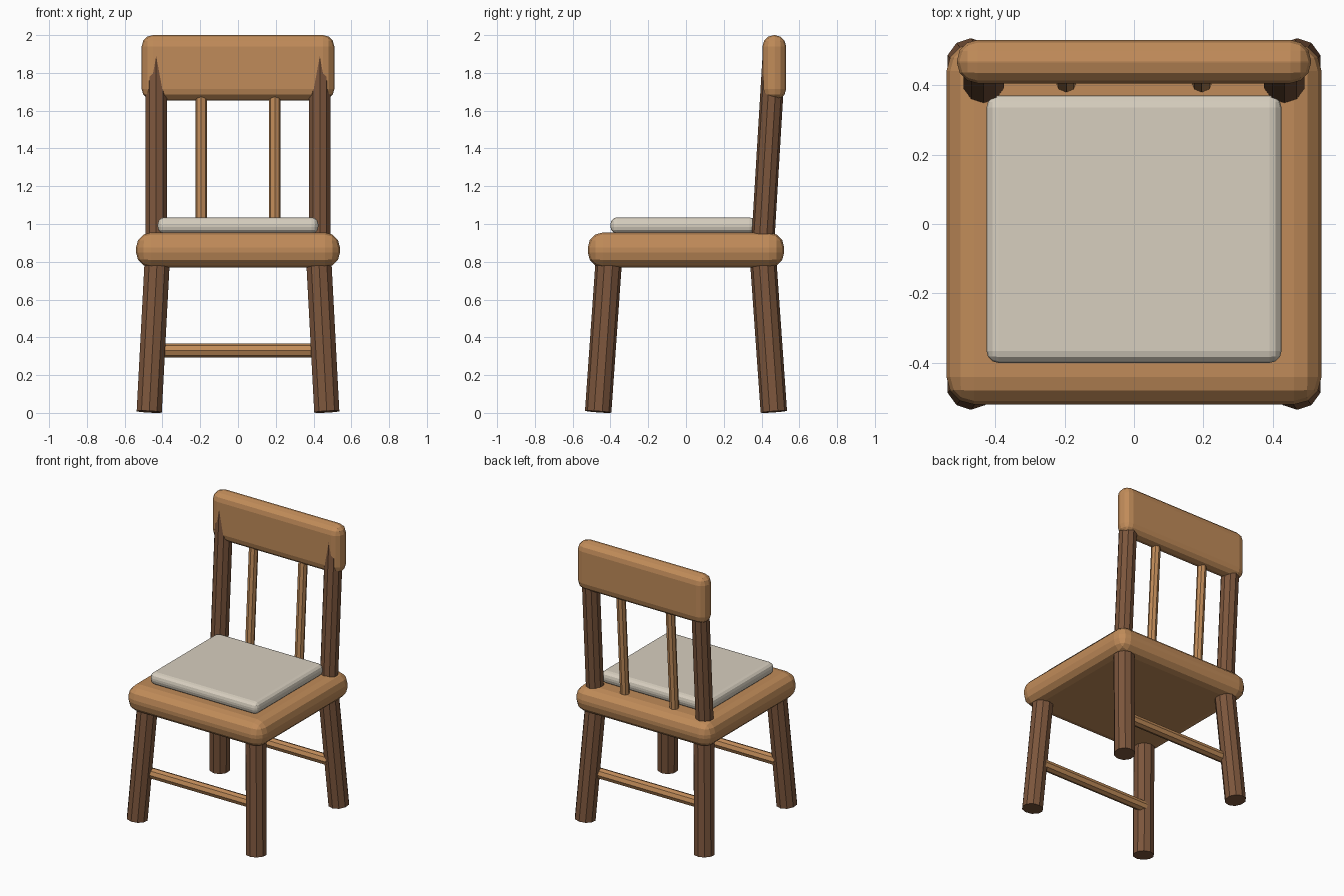
import bpy
import bmesh
from mathutils import Vector

cube = bpy.data.objects.get("Cube")
if cube:
    bpy.data.objects.remove(cube, do_unlink=True)


def material(name, color):
    mat = bpy.data.materials.new(name)
    mat.use_nodes = True
    mat.diffuse_color = (*color, 1)
    bsdf = next(n for n in mat.node_tree.nodes if n.type == 'BSDF_PRINCIPLED')
    bsdf.inputs["Base Color"].default_value = (*color, 1)
    return mat


light_wood = material("light wood", (0.53, 0.26, 0.10))
dark_wood = material("dark wood", (0.20, 0.092, 0.045))
fabric = material("cream fabric", (0.68, 0.62, 0.52))


def add_object(name, bm, mat):
    mesh = bpy.data.meshes.new(name)
    bm.to_mesh(mesh)
    bm.free()
    mesh.materials.append(mat)
    obj = bpy.data.objects.new(name, mesh)
    bpy.context.collection.objects.link(obj)
    return obj


def rounded_box(name, low, high, bevel, mat):
    low, high = Vector(low), Vector(high)
    bm = bmesh.new()
    bmesh.ops.create_cube(bm, size=1)
    bmesh.ops.scale(bm, vec=high - low, verts=bm.verts)
    bmesh.ops.translate(bm, vec=(low + high) / 2, verts=bm.verts)
    mod = add_object(name, bm, mat).modifiers.new("Bevel", 'BEVEL')
    mod.width = bevel
    mod.segments = 3


def rod(name, start, end, radius, sides, mat):
    start, end = Vector(start), Vector(end)
    axis = end - start
    bm = bmesh.new()
    bmesh.ops.create_cone(bm, cap_ends=True, segments=sides, radius1=radius,
                          radius2=radius, depth=axis.length)
    obj = add_object(name, bm, mat)
    obj.location = (start + end) / 2
    obj.rotation_mode = 'QUATERNION'
    obj.rotation_quaternion = Vector((0, 0, 1)).rotation_difference(axis)


# Seat, cushion and top rail
rounded_box("seat", (-0.54, -0.52, 0.77), (0.54, 0.52, 0.955), 0.08, light_wood)
rounded_box("cushion", (-0.425, -0.40, 0.95), (0.425, 0.37, 1.035), 0.035, fabric)
rounded_box("top_rail", (-0.51, 0.405, 1.655), (0.51, 0.53, 2.0), 0.06, light_wood)

for side, sx in (("left", 1), ("right", -1)):
    # Splayed legs
    for end, sy in (("front", -1), ("back", 1)):
        rod(f"{end}_{side}_leg", (sx * 0.47, sy * 0.465, 0.006),
            (sx * 0.425, sy * 0.405, 0.86), 0.07, 10, dark_wood)
    # Leaning back posts and spindles
    rod(f"{side}_back_post", (sx * 0.433, 0.409, 0.94),
        (sx * 0.433, 0.468, 1.92), 0.061, 10, dark_wood)
    rod(f"{side}_spindle", (sx * 0.195, 0.409, 0.93),
        (sx * 0.195, 0.46, 1.75), 0.031, 8, light_wood)

# Stretchers between the legs
for end, sy in (("front", -1), ("back", 1)):
    rod(f"{end}_stretcher", (-0.43, sy * 0.41, 0.33),
        (0.43, sy * 0.41, 0.33), 0.037, 8, light_wood)
